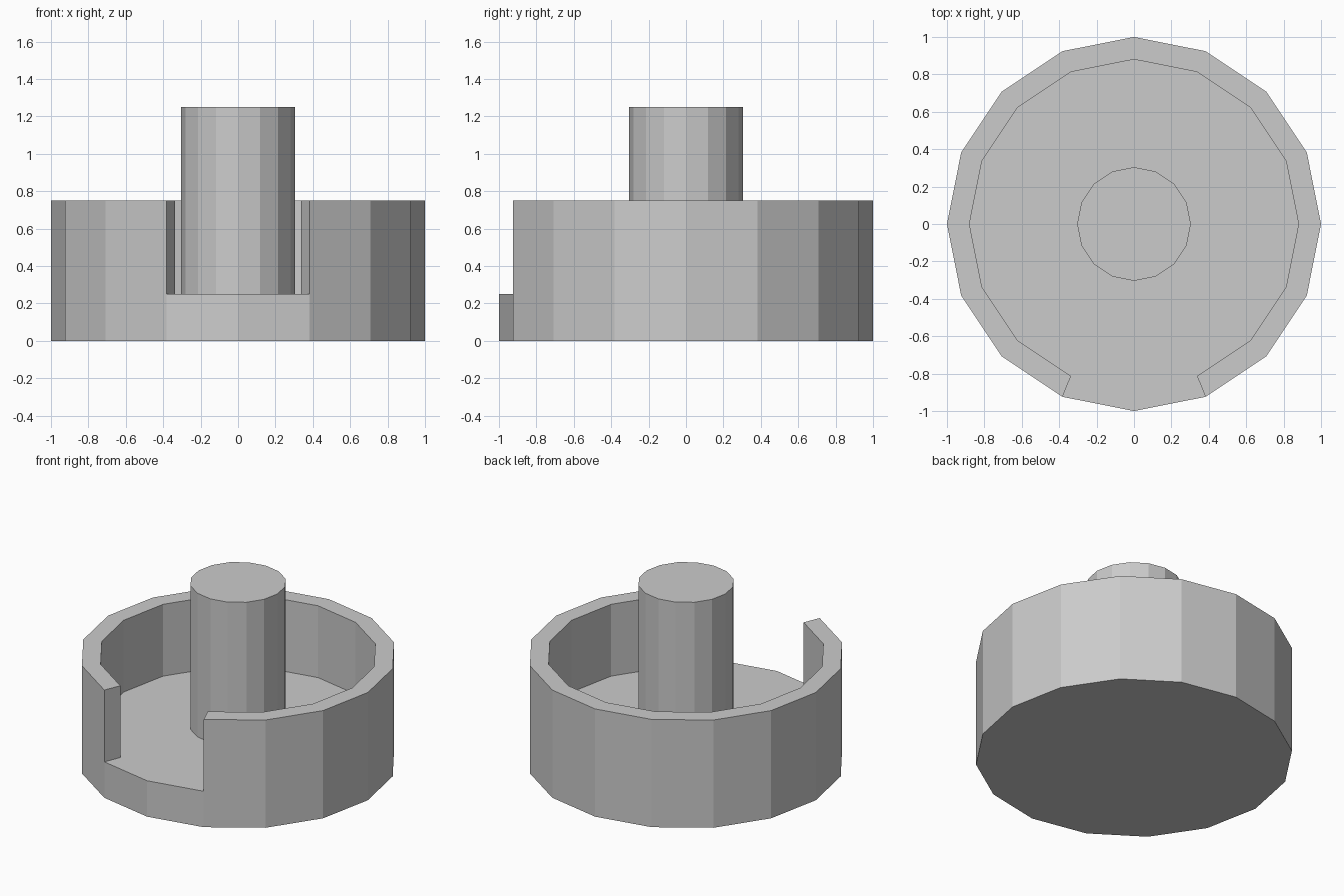
import bpy, bmesh
from math import cos, sin, pi

if "Cube" in bpy.data.objects:
    bpy.data.objects.remove(bpy.data.objects["Cube"])

N = 16                      # sides of every round part
R_OUT, R_IN, R_POST = 1.0, 0.88, 0.304
FLOOR, RIM, POST_TOP = 0.25, 0.75, 1.25


def ring(bm, r, z, steps):
    """Vertices at radius r, keyed by step; step 0 faces the front (-y)."""
    out = {}
    for k in steps:
        a = -pi / 2 + 2 * pi * k / N
        out[k] = bm.verts.new((r * cos(a), r * sin(a), z))
    return out


def finish(bm, name):
    bmesh.ops.recalc_face_normals(bm, faces=bm.faces)
    mesh = bpy.data.meshes.new(name)
    bm.to_mesh(mesh)
    bm.free()
    ob = bpy.data.objects.new(name, mesh)
    bpy.context.collection.objects.link(ob)
    return ob


# Round tray: solid floor with a wall that is open over the two front sides
bm = bmesh.new()
wall = range(1, N)
bottom = ring(bm, R_OUT, 0, range(N))
sill = ring(bm, R_OUT, FLOOR, (N - 1, 0, 1))
floor = ring(bm, R_IN, FLOOR, wall)
top_out = ring(bm, R_OUT, RIM, wall)
top_in = ring(bm, R_IN, RIM, wall)

bm.faces.new(list(bottom.values()))
bm.faces.new([floor[k] for k in wall] + [sill[N - 1], sill[0], sill[1]])
for a, b in ((N - 1, 0), (0, 1)):               # low front edge
    bm.faces.new([bottom[a], bottom[b], sill[b], sill[a]])
for a in range(1, N - 1):                       # wall sides and rim
    b = a + 1
    outer = [bottom[a], bottom[b]]
    outer += [sill[b]] if b == N - 1 else []
    outer += [top_out[b], top_out[a]]
    outer += [sill[a]] if a == 1 else []
    bm.faces.new(outer)
    bm.faces.new([top_out[a], top_out[b], top_in[b], top_in[a]])
    bm.faces.new([floor[a], floor[b], top_in[b], top_in[a]])
for k in (1, N - 1):                            # wall ends at the opening
    bm.faces.new([sill[k], floor[k], top_in[k], top_out[k]])
finish(bm, "round_tray")

# Centre post standing on the floor
bm = bmesh.new()
bmesh.ops.create_cone(bm, cap_ends=True, segments=N, radius1=R_POST,
                      radius2=R_POST, depth=POST_TOP - FLOOR)
bmesh.ops.translate(bm, verts=bm.verts, vec=(0, 0, (POST_TOP + FLOOR) / 2))
finish(bm, "centre_post")
